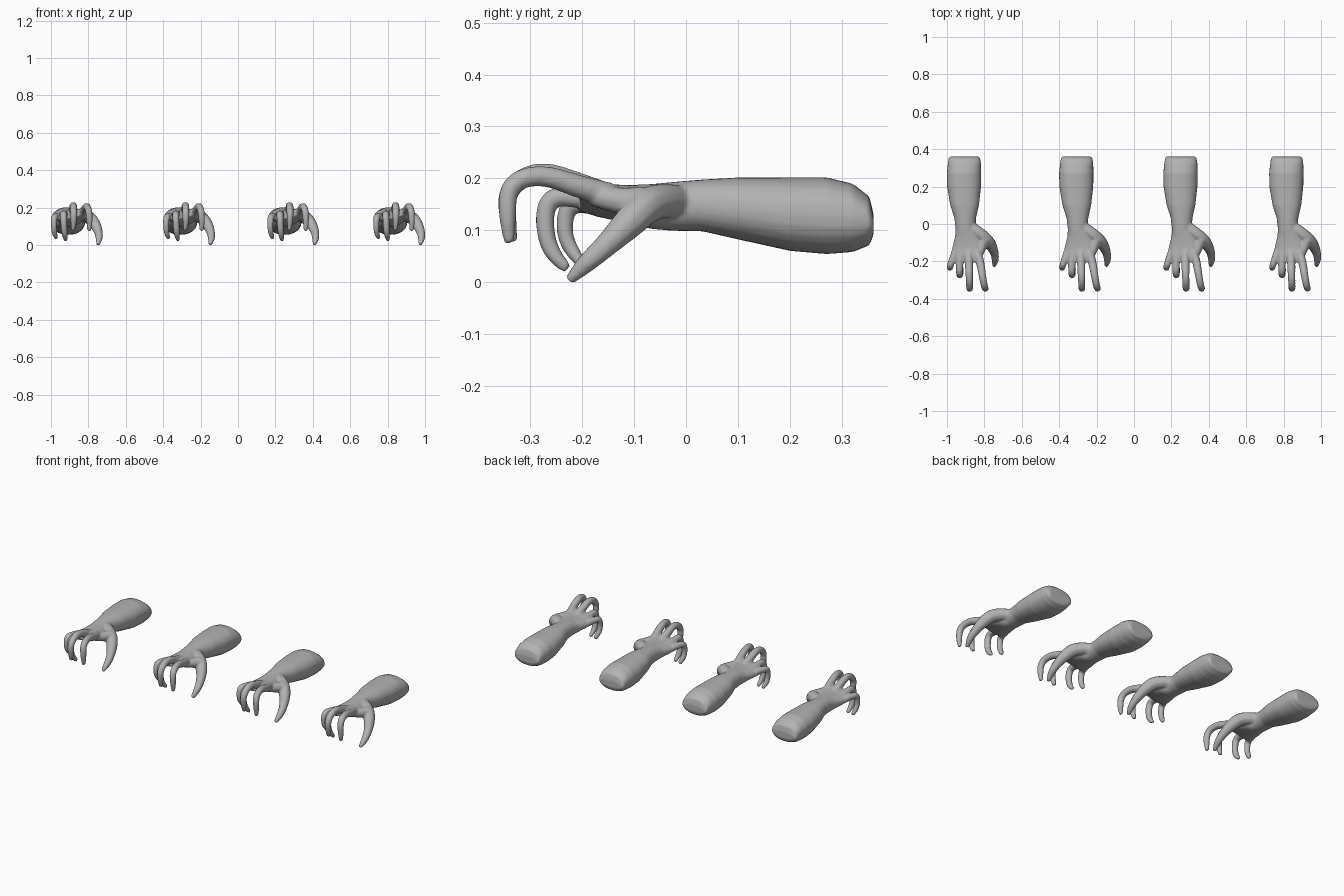
import bpy, bmesh, math
from mathutils import Vector

cube = bpy.data.objects.get("Cube")
if cube:
    bpy.data.objects.remove(cube, do_unlink=True)

skin = bpy.data.materials.new("plain grey")
skin.use_nodes = True
grey = (0.45, 0.45, 0.45, 1)
skin.diffuse_color = grey
skin.node_tree.nodes["Principled BSDF"].inputs["Base Color"].default_value = grey


def loft(bm, rings, sides=24):
    """Skin slightly boxy ellipses (x, y, z, half width, half height, tilt)."""
    loops = []
    for x, y, z, w, h, tilt in rings:
        loop = []
        for i in range(sides):
            a = math.tau * i / sides
            c, s = math.cos(a), math.sin(a)
            dx = w * math.copysign(abs(c) ** 0.9, c)
            dz = h * math.copysign(abs(s) ** 0.9, s)
            loop.append(bm.verts.new((x + dx, y, z + dz + dx * tilt)))
        loops.append(loop)
    for a, b in zip(loops, loops[1:]):
        for i in range(sides):
            j = (i + 1) % sides
            bm.faces.new((a[i], a[j], b[j], b[i]))
    bm.faces.new(loops[0])
    bm.faces.new(loops[-1])


def finger(bm, points):
    """Tapered curved tube through (x, y, z, radius) points."""
    curve = bpy.data.curves.new("finger_path", "CURVE")
    curve.dimensions = "3D"
    curve.bevel_depth = 1
    curve.bevel_resolution = 3
    curve.use_fill_caps = True
    spline = curve.splines.new("NURBS")
    spline.points.add(len(points) - 1)
    for p, (x, y, z, r) in zip(spline.points, points):
        p.co = (x, y, z, 1)
        p.radius = r
    spline.order_u = 3
    spline.use_endpoint_u = True
    spline.resolution_u = 5
    ob = bpy.data.objects.new("finger_path", curve)
    bpy.context.collection.objects.link(ob)
    bpy.context.view_layer.update()
    mesh = bpy.data.meshes.new_from_object(ob.evaluated_get(bpy.context.evaluated_depsgraph_get()))
    bm.from_mesh(mesh)
    bpy.data.objects.remove(ob)
    bpy.data.meshes.remove(mesh)


bm = bmesh.new()
# Forearm, wrist and palm
loft(bm, [
    (.094, .360, .115, .075, .020, 0), (.094, .352, .122, .084, .047, 0),
    (.094, .320, .128, .089, .066, 0), (.092, .270, .132, .092, .074, 0),
    (.092, .200, .135, .091, .071, 0), (.095, .100, .146, .077, .060, 0),
    (.098, .030, .152, .058, .050, 0), (.100, -.030, .150, .053, .047, 0),
    (.108, -.070, .150, .064, .043, .05), (.110, -.120, .155, .079, .035, .12),
    (.106, -.170, .162, .084, .028, .18), (.104, -.205, .165, .078, .019, .2)])
# Index, middle, ring and little fingers
finger(bm, [(.160, -.150, .172, .025), (.178, -.200, .185, .023), (.190, -.280, .214, .020),
            (.203, -.345, .195, .019), (.208, -.346, .120, .017), (.205, -.342, .080, .010)])
finger(bm, [(.115, -.150, .170, .025), (.118, -.200, .190, .023), (.120, -.285, .222, .020),
            (.122, -.348, .185, .019), (.122, -.345, .120, .017), (.118, -.335, .082, .010)])
finger(bm, [(.070, -.150, .160, .023), (.068, -.205, .168, .021), (.068, -.270, .170, .019),
            (.070, -.275, .100, .018), (.075, -.255, .050, .016), (.080, -.230, .030, .010)])
finger(bm, [(.045, -.150, .150, .021), (.030, -.190, .155, .019), (.017, -.230, .155, .018),
            (.016, -.238, .100, .016), (.020, -.220, .060, .015), (.030, -.203, .040, .010)])
# Thumb and its web
finger(bm, [(.130, -.020, .160, .032), (.190, -.065, .165, .036), (.232, -.105, .125, .033),
            (.256, -.155, .075, .023), (.260, -.200, .035, .019), (.252, -.226, .008, .010)])
finger(bm, [(.200, -.085, .155, .034), (.185, -.130, .160, .026), (.165, -.180, .170, .020)])
bmesh.ops.recalc_face_normals(bm, faces=bm.faces)

raw = bpy.data.meshes.new("arm_parts")
bm.to_mesh(raw)
bm.free()
raw_ob = bpy.data.objects.new("arm_parts", raw)
bpy.context.collection.objects.link(raw_ob)

# Fuse the parts into one soft surface
remesh = raw_ob.modifiers.new("fuse", "REMESH")
remesh.mode = "VOXEL"
remesh.voxel_size = 0.005
soften = raw_ob.modifiers.new("soften", "SMOOTH")
soften.factor = 0.5
soften.iterations = 5
bpy.context.view_layer.update()
arm = bpy.data.meshes.new_from_object(raw_ob.evaluated_get(bpy.context.evaluated_depsgraph_get()))
arm.name = "arm"
bpy.data.objects.remove(raw_ob)
arm.materials.clear()
arm.materials.append(skin)
for f in arm.polygons:
    f.use_smooth = True
    f.material_index = 0

# Seat the arm on the ground and centre it front to back
lo = Vector([min(v.co[i] for v in arm.vertices) for i in range(3)])
hi = Vector([max(v.co[i] for v in arm.vertices) for i in range(3)])
for v in arm.vertices:
    v.co -= Vector((lo.x, (lo.y + hi.y) / 2, lo.z))

# Four matching arms in a row
for i, x in enumerate((-1, -.40, .157, 1 - (hi.x - lo.x))):
    ob = bpy.data.objects.new(f"arm_{i + 1}", arm)
    ob.location.x = x
    bpy.context.collection.objects.link(ob)
